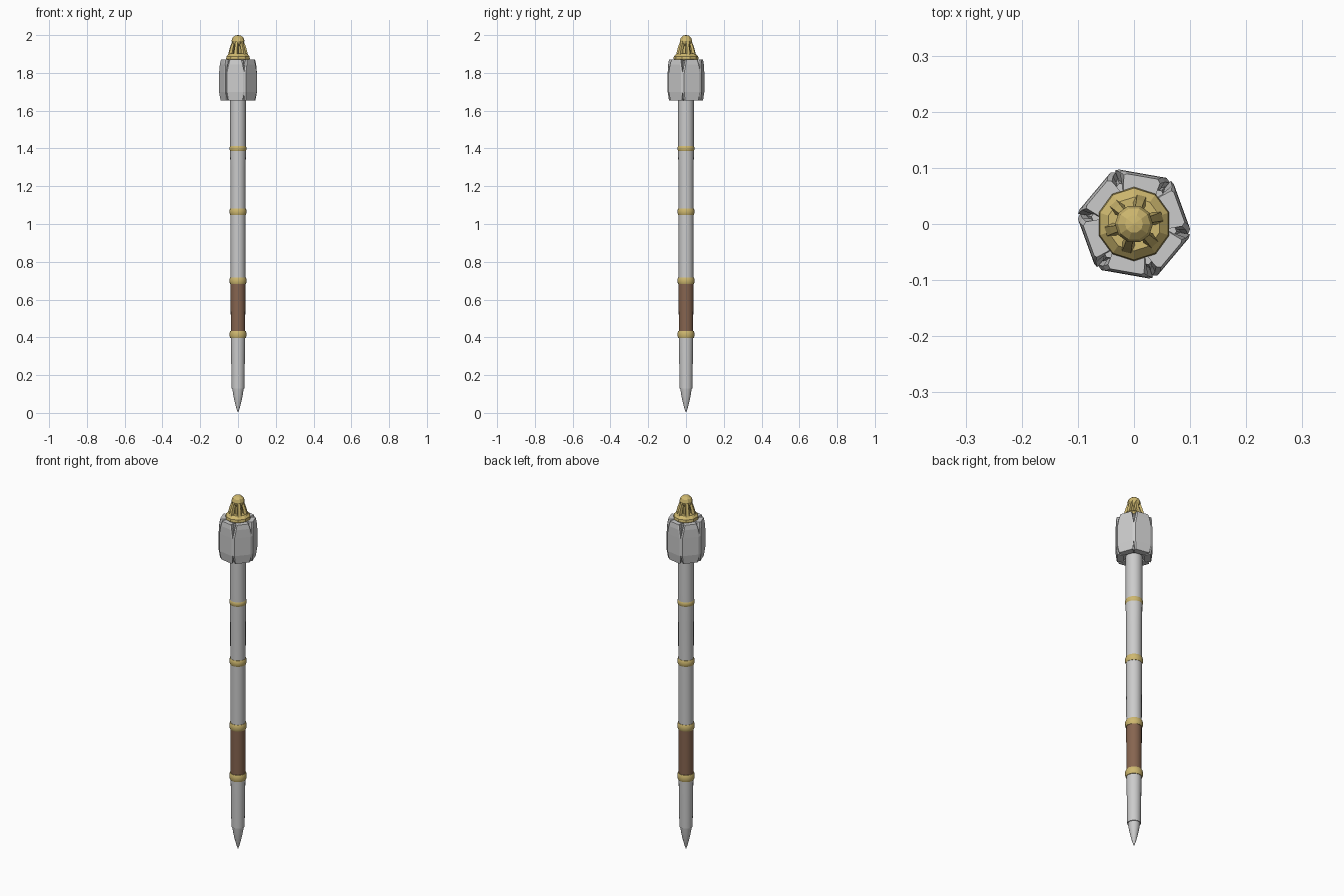
import bpy, bmesh
from math import sin, cos, pi, radians
from mathutils import Matrix, Vector

if "Cube" in bpy.data.objects:
    bpy.data.objects.remove(bpy.data.objects["Cube"])

gold = bpy.data.materials.new("gold")
gold.diffuse_color = (0.62, 0.48, 0.16, 1)
gold.use_nodes = True
gold.node_tree.nodes["Principled BSDF"].inputs["Base Color"].default_value = gold.diffuse_color
leather = bpy.data.materials.new("leather")
leather.diffuse_color = (0.24, 0.13, 0.08, 1)
leather.use_nodes = True
leather.node_tree.nodes["Principled BSDF"].inputs["Base Color"].default_value = leather.diffuse_color


def finish(name, bm, mat=None, smooth=False):
    bmesh.ops.recalc_face_normals(bm, faces=bm.faces[:])
    me = bpy.data.meshes.new(name)
    bm.to_mesh(me)
    bm.free()
    ob = bpy.data.objects.new(name, me)
    bpy.context.collection.objects.link(ob)
    if mat:
        me.materials.append(mat)
    if smooth:
        bpy.ops.object.select_all(action='DESELECT')
        bpy.context.view_layer.objects.active = ob
        ob.select_set(True)
        bpy.ops.object.shade_smooth_by_angle(angle=radians(35))
    return ob


def loft(bm, rings):
    loops = [[bm.verts.new(p) for p in r] for r in rings]
    n = len(loops[0])
    for a, b in zip(loops, loops[1:]):
        for i in range(n):
            bm.faces.new((a[i], a[(i + 1) % n], b[(i + 1) % n], b[i]))
    bm.faces.new(loops[0][::-1])
    bm.faces.new(loops[-1])


def turned(name, profile, sides, mat=None, smooth=False, turn=0):
    bm = bmesh.new()
    loft(bm, [[(r * cos(turn + 2 * pi * i / sides), r * sin(turn + 2 * pi * i / sides), z)
               for i in range(sides)] for r, z in profile])
    return finish(name, bm, mat, smooth)


# Tapered pole, pointed foot and leather grip
turned("lower_shaft", [(0.034, 0.13), (0.036, 0.28), (0.038, 0.415)], 20, smooth=True)
turned("pointed_foot", [(0.001, 0.003), (0.008, 0.022), (0.018, 0.06), (0.026, 0.1),
                        (0.031, 0.14)], 20, smooth=True)
turned("leather_grip", [(0.038, 0.41), (0.039, 0.70)], 20, leather, True)
turned("upper_shaft", [(0.0385, 0.69), (0.0395, 1.06), (0.040, 1.28), (0.042, 1.40),
                       (0.042, 1.67)], 20, smooth=True)

# Gold bands
for i, (z, h) in enumerate([(0.415, 0.019), (0.70, 0.018), (1.065, 0.017), (1.40, 0.014)]):
    turned(f"gold_band_{i + 1}", [(0.041, z - h), (0.0445, z - h * 0.5), (0.0445, z + h * 0.5),
                                  (0.041, z + h)], 20, gold, True)

# Head core with six armoured panels around it
turned("head_core", [(0.078, 1.66), (0.087, 1.70), (0.087, 1.80), (0.077, 1.865)], 6,
       turn=radians(-10))
for k in range(6):
    bm = bmesh.new()
    rings = []
    # z, outer half width, outer distance, side half width
    for z, w, d, s in [(1.653, 0.036, 0.085, 0.040), (1.70, 0.043, 0.091, 0.050),
                       (1.80, 0.043, 0.091, 0.050), (1.845, 0.034, 0.090, 0.041),
                       (1.871, 0.028, 0.086, 0.033)]:
        rings.append([(0.05, -0.028, z), (d - 0.007, -s, z), (d, -w, z),
                      (d, w, z), (d - 0.003, s, z), (0.05, 0.028, z)])
    loft(bm, rings)
    bm.transform(Matrix.Rotation(radians(20 + 60 * k), 4, 'Z'))
    finish(f"head_panel_{k + 1}", bm)

# Gold crown: collar, core, six slanting struts and a faceted knob
turned("crown_collar", [(0.058, 1.86), (0.066, 1.876), (0.064, 1.888), (0.048, 1.903)],
       10, gold, turn=radians(18))
turned("crown_core", [(0.026, 1.89), (0.018, 1.96)], 8, gold)
for k in range(6):
    bm = bmesh.new()
    rings = []
    for r, z, t, w in [(0.047, 1.893, 0.009, 0.012), (0.038, 1.93, 0.008, 0.010),
                       (0.024, 1.973, 0.007, 0.008)]:
        rings.append([(r - t, -w, z), (r + t * 0.7, -w * 0.7, z),
                      (r + t * 0.7, w * 0.7, z), (r - t, w, z)])
    loft(bm, rings)
    bm.transform(Matrix.Rotation(radians(15 + 60 * k), 4, 'Z'))
    finish(f"crown_strut_{k + 1}", bm, gold)
turned("crown_knob", [(0.018, 1.942), (0.031, 1.955), (0.034, 1.97), (0.029, 1.986),
                      (0.016, 1.997), (0.001, 2.0)], 10, gold)
